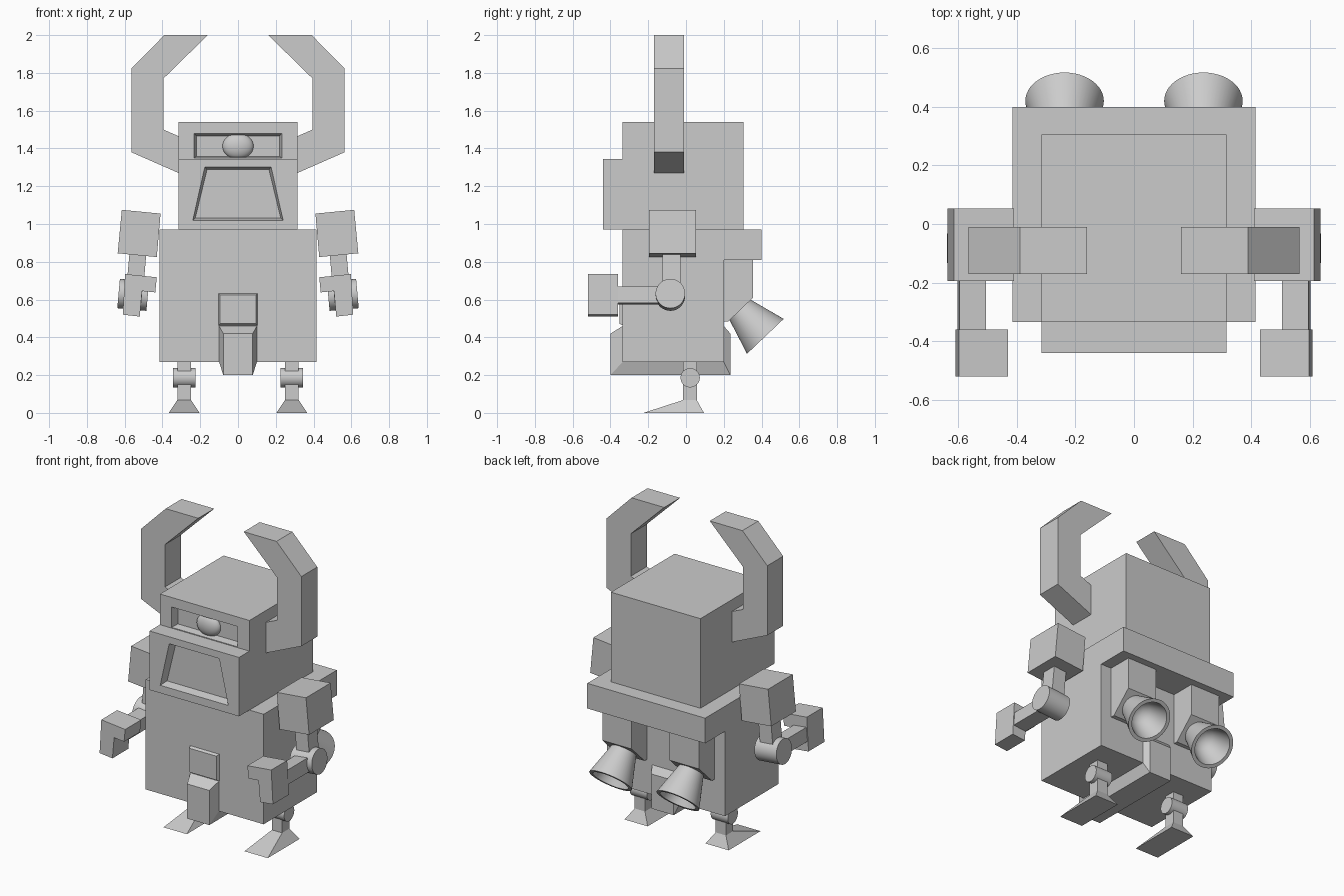
import bpy, bmesh, math
from mathutils import Vector, Matrix

if "Cube" in bpy.data.objects:
    bpy.data.objects.remove(bpy.data.objects["Cube"])

# One plain grey
grey = bpy.data.materials.new("plain_grey")
grey.use_nodes = True
grey.diffuse_color = (0.6, 0.6, 0.6, 1)
grey.node_tree.nodes["Principled BSDF"].inputs["Base Color"].default_value = (0.6, 0.6, 0.6, 1)


def finish(name, bm, smooth=False):
    bmesh.ops.recalc_face_normals(bm, faces=bm.faces)
    mesh = bpy.data.meshes.new(name)
    bm.to_mesh(mesh)
    bm.free()
    mesh.materials.append(grey)
    obj = bpy.data.objects.new(name, mesh)
    bpy.context.collection.objects.link(obj)
    if smooth:
        bpy.ops.object.select_all(action="DESELECT")
        obj.select_set(True)
        bpy.context.view_layer.objects.active = obj
        bpy.ops.object.shade_smooth_by_angle(angle=math.radians(40))
    return obj


def loft(name, rings):
    """Skin a row of equal-length rings and cap both ends."""
    bm = bmesh.new()
    rows = [[bm.verts.new(p) for p in ring] for ring in rings]
    n = len(rows[0])
    for a, b in zip(rows, rows[1:]):
        for i in range(n):
            j = (i + 1) % n
            bm.faces.new((a[i], a[j], b[j], b[i]))
    bm.faces.new(rows[0])
    bm.faces.new(rows[-1])
    return finish(name, bm)


def prism_y(name, outline, y0, y1, side=1):
    """Front outline of (x, z) points, pushed along y."""
    return loft(name, [[(x * side, y, z) for x, z in outline] for y in (y0, y1)])


def prism_x(name, outline, x0, x1):
    """Side outline of (y, z) points, pushed along x."""
    return loft(name, [[(x, y, z) for y, z in outline] for x in (x0, x1)])


def rect(x0, x1, z0, z1):
    return [(x0, z0), (x1, z0), (x1, z1), (x0, z1)]


def trapezoid(bottom, top, z0, z1):
    return [(-bottom, z0), (bottom, z0), (top, z1), (-top, z1)]


def frustum_y(name, front, back, y0, y1):
    return loft(name, [[(x, y0, z) for x, z in front], [(x, y1, z) for x, z in back]])


def lathe(name, profile, centre, axis, steps=48):
    """Spin a (radius, height) profile around an axis."""
    bm = bmesh.new()
    verts = [bm.verts.new((r, 0, h)) for r, h in profile]
    edges = [bm.edges.new(pair) for pair in zip(verts, verts[1:])]
    bmesh.ops.spin(bm, geom=verts + edges, cent=(0, 0, 0), axis=(0, 0, 1),
                   angle=math.tau, steps=steps)
    bmesh.ops.remove_doubles(bm, verts=bm.verts, dist=0.0001)
    turn = Vector(axis).to_track_quat("Z", "Y").to_matrix().to_4x4()
    bm.transform(Matrix.Translation(centre) @ turn)
    return finish(name, bm, smooth=True)


def drum(name, centre, axis, radius, length):
    h = length / 2
    return lathe(name, [(0, -h), (radius, -h), (radius, h), (0, h)], centre, axis)


def carve(target, cutter):
    mod = target.modifiers.new("recess", "BOOLEAN")
    mod.operation = "DIFFERENCE"
    mod.solver = "EXACT"
    mod.object = cutter
    bpy.context.view_layer.objects.active = target
    bpy.ops.object.modifier_apply(modifier=mod.name)
    bpy.data.objects.remove(cutter)


# Torso with overhanging back ledge
prism_x("torso", [(-0.335, 0.27), (0.2, 0.27), (0.2, 0.81), (0.4, 0.81),
                  (0.4, 0.97), (-0.335, 0.97)], -0.415, 0.415)

# Head with stepped jaw, carved eye slot and mouth
head = prism_x("head", [(-0.44, 0.97), (0.305, 0.97), (0.305, 1.54), (-0.335, 1.54),
                        (-0.335, 1.345), (-0.44, 1.345)], -0.315, 0.315)
carve(head, frustum_y("slot_cutter", rect(-0.235, 0.235, 1.348, 1.482),
                      rect(-0.22, 0.22, 1.358, 1.466), -0.345, -0.29))
carve(head, frustum_y("mouth_cutter", trapezoid(0.242, 0.178, 1.017, 1.303),
                      trapezoid(0.226, 0.164, 1.032, 1.288), -0.45, -0.39))

# Flattened eye
bm = bmesh.new()
bmesh.ops.create_uvsphere(bm, u_segments=32, v_segments=16, radius=0.082)
bm.transform(Matrix.Translation((0, -0.292, 1.412)) @ Matrix.Diagonal((1, 0.48, 0.84, 1)))
finish("eye", bm, smooth=True)

# Raised chest plate
frustum_y("chest_plate", rect(-0.095, 0.095, 0.472, 0.624),
          rect(-0.105, 0.105, 0.46, 0.635), -0.352, -0.33)

# Bevelled band wrapping under the torso
inner = [(-0.335, 0.46), (-0.335, 0.27), (0.2, 0.27), (0.2, 0.46)]
outer = [(-0.4, 0.42), (-0.4, 0.2), (0.235, 0.2), (0.235, 0.42)]
loft("hip_band", [[(-0.1, *i), (-0.078, *o), (0.078, *o), (0.1, *i)]
                  for i, o in zip(inner, outer)])

for label, s in (("left", 1), ("right", -1)):
    # Horn
    prism_y(label + "_horn", [(0.31, 1.268), (0.565, 1.38), (0.565, 1.823), (0.39, 2.0),
                              (0.16, 2.0), (0.395, 1.77), (0.395, 1.5), (0.31, 1.463)],
            -0.17, -0.01, s)

    # Arm, leaning slightly outward
    prism_y(label + "_shoulder", [(0.615, 1.075), (0.41, 1.055), (0.43, 0.825), (0.637, 0.845)],
            -0.195, 0.053, s)
    prism_y(label + "_upper_arm", [(0.573, 0.86), (0.485, 0.85), (0.505, 0.61), (0.595, 0.62)],
            -0.125, -0.03, s)
    drum(label + "_elbow", (0.555 * s, -0.083, 0.625), (s, 0, 0.09), 0.078, 0.155)
    prism_y(label + "_forearm", [(0.595, 0.67), (0.505, 0.66), (0.513, 0.573), (0.603, 0.582)],
            -0.37, -0.083, s)
    prism_y(label + "_hand", [(0.598, 0.735), (0.43, 0.718), (0.438, 0.638), (0.508, 0.645),
                              (0.52, 0.51), (0.61, 0.52)], -0.52, -0.36, s)

    # Leg, knee and splayed foot
    x = 0.285 * s
    prism_x(label + "_leg", rect(-0.015, 0.057, 0.06, 0.28), x - 0.036, x + 0.036)
    drum(label + "_knee", (x, 0.022, 0.186), (1, 0, 0), 0.051, 0.12)
    loft(label + "_foot", [[(x - w, y0, z), (x + w, y0, z), (x + w, y1, z), (x - w, y1, z)]
                           for w, y0, y1, z in ((0.082, -0.225, 0.095, 0),
                                                (0.036, -0.015, 0.057, 0.068))])

    # Thruster housing and hollow nozzle
    x = 0.237 * s
    prism_x(label + "_thruster_housing", [(0.19, 0.815), (0.355, 0.815), (0.355, 0.61),
                                          (0.225, 0.485), (0.19, 0.485)], x - 0.103, x + 0.103)
    lathe(label + "_nozzle", [(0, -0.01), (0.075, -0.01), (0.134, 0.193), (0.112, 0.193),
                              (0.092, 0.12), (0.066, 0.07), (0.035, 0.045), (0, 0.038)],
          (x, 0.287, 0.545), (0, 0.69, -0.725))
